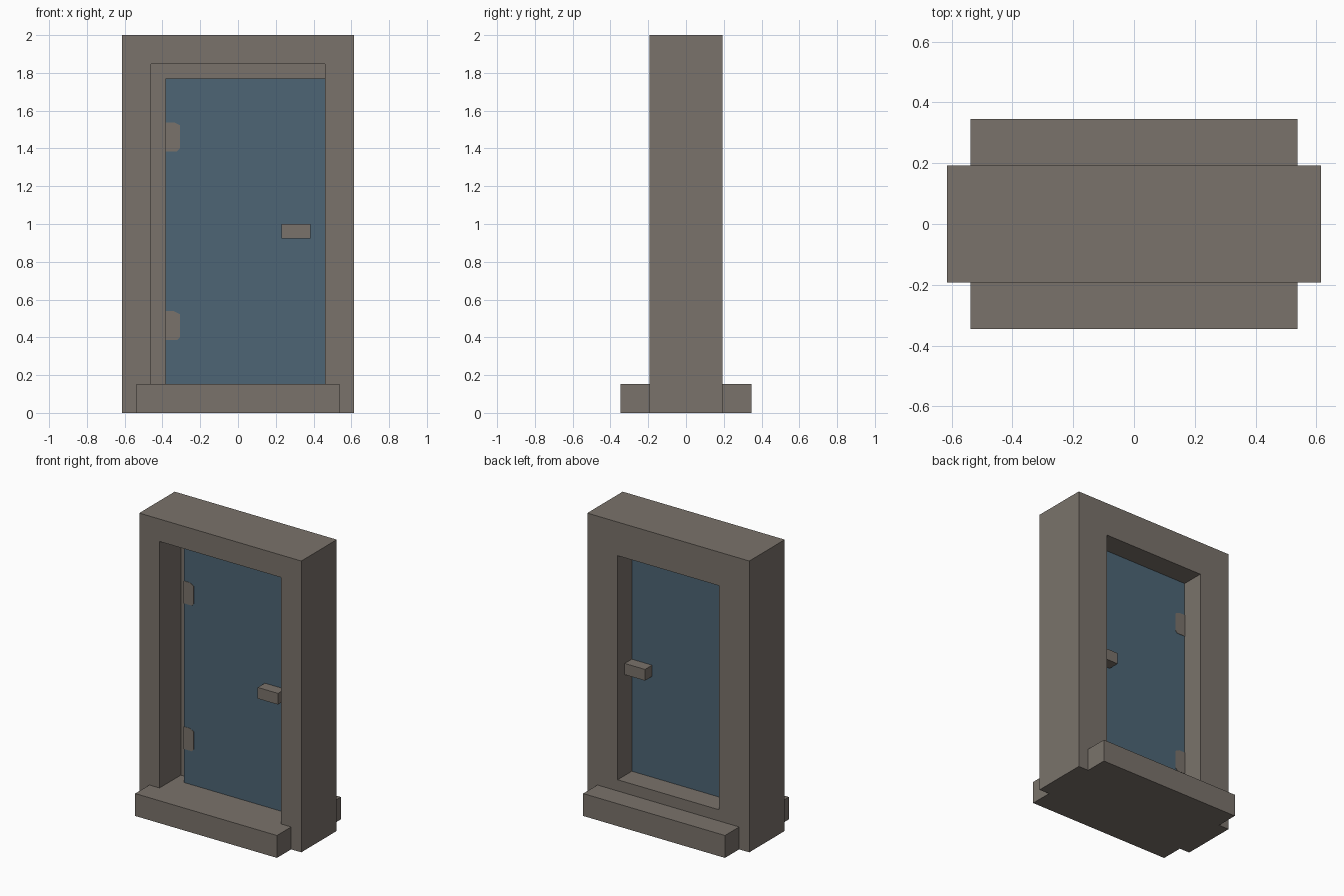
import bpy, bmesh

cube = bpy.data.objects.get("Cube")
if cube:
    bpy.data.objects.remove(cube, do_unlink=True)

U = 1 / 13  # building module


def material(name, rgb):
    mat = bpy.data.materials.new(name)
    mat.use_nodes = True
    colour = (*rgb, 1)
    mat.diffuse_color = colour
    mat.node_tree.nodes["Principled BSDF"].inputs["Base Color"].default_value = colour
    return mat


STONE = material("warm grey", (0.195, 0.171, 0.147))
BLUE = material("slate blue", (0.074, 0.130, 0.178))


def finish(name, bm, mat):
    bmesh.ops.recalc_face_normals(bm, faces=bm.faces)
    bmesh.ops.scale(bm, vec=(U, U, U), verts=bm.verts)
    mesh = bpy.data.meshes.new(name)
    bm.to_mesh(mesh)
    bm.free()
    mesh.materials.append(mat)
    obj = bpy.data.objects.new(name, mesh)
    bpy.context.collection.objects.link(obj)
    return obj


def slab(name, outline, y0, y1, mat):
    """Extrude an x-z outline from y0 to y1."""
    bm = bmesh.new()
    face = bm.faces.new([bm.verts.new((x, y0, z)) for x, z in outline])
    out = bmesh.ops.extrude_face_region(bm, geom=[face])
    verts = [g for g in out["geom"] if isinstance(g, bmesh.types.BMVert)]
    bmesh.ops.translate(bm, vec=(0, y1 - y0, 0), verts=verts)
    return finish(name, bm, mat)


def rect(x0, x1, z0, z1):
    return [(x0, z0), (x1, z0), (x1, z1), (x0, z1)]


# Frame: rectangular loops bridged in a ring, with a rebate behind the door
loops = [(8, 0, 26, -2.5), (6, 1, 24, -2.5), (6, 1, 24, 0.5),
         (5, 3, 23, 0.5), (5, 3, 23, 2.5), (8, 0, 26, 2.5)]
bm = bmesh.new()
rings = [[bm.verts.new((x, y, z)) for x, z in rect(-w, w, z0, z1)]
         for w, z0, z1, y in loops]
for a, b in zip(rings, rings[1:] + rings[:1]):
    for i in range(4):
        j = (i + 1) % 4
        bm.faces.new((a[i], a[j], b[j], b[i]))
finish("door_frame", bm, STONE)

# Sill running through the opening
slab("door_sill", rect(-7, 7, 0, 2), -4.5, 4.5, STONE)

# Door panel and its handle on both sides
slab("door_panel", rect(-5, 6, 2, 23), -0.5, 0.5, BLUE)
for name, side in (("front_handle", -1), ("back_handle", 1)):
    slab(name, rect(3, 5, 12, 13), side * 0.5, side * 1.5, STONE)

# Flush hinge plates with clipped corners, on both faces of the door
for level, z in (("lower", 5), ("upper", 18)):
    outline = [(-5, z), (-4.2, z), (-4, z + 0.2),
               (-4, z + 1.8), (-4.4, z + 2), (-5, z + 2)]
    for face, side in (("front", -1), ("back", 1)):
        slab(f"{level}_hinge_{face}", outline, side * 0.5, side * 0.53, STONE)
